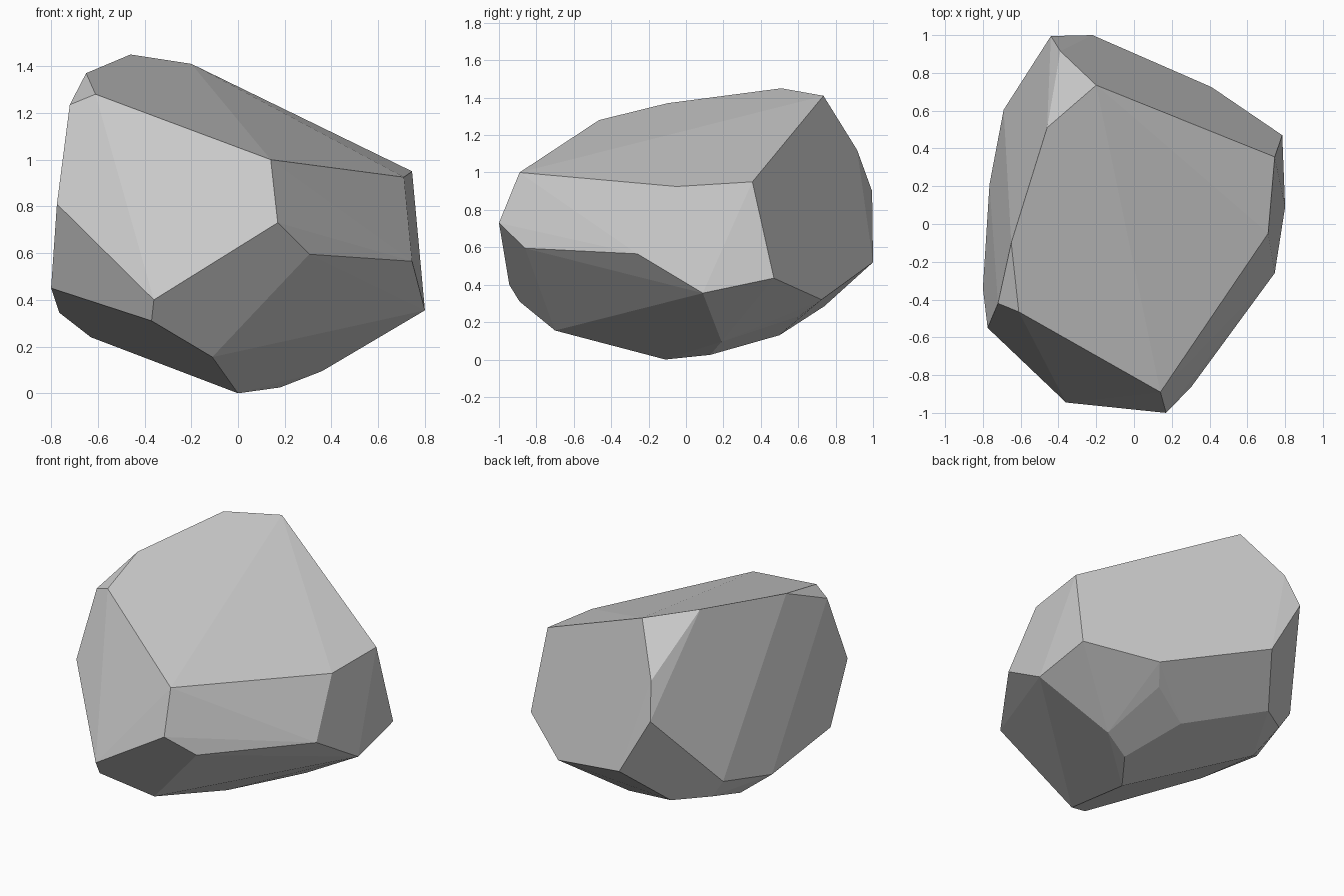
import bpy
import bmesh
import math

# Remove the default object only
default_cube = bpy.data.objects.get("Cube")
if default_cube:
    bpy.data.objects.remove(default_cube, do_unlink=True)


def make_material(name, colour):
    material = bpy.data.materials.new(name)
    material.use_nodes = True
    material.diffuse_color = colour
    shader = material.node_tree.nodes["Principled BSDF"]
    shader.inputs["Base Color"].default_value = colour
    return material


def make_faceted_stone(name, corner_groups, material):
    """Wrap a convex skin around the corners and merge it into flat facets."""
    bm = bmesh.new()
    for group in corner_groups:
        for corner in group:
            bm.verts.new(corner)

    hull = bmesh.ops.convex_hull(bm, input=bm.verts[:], use_existing_faces=False)
    loose = {item for item in hull["geom_interior"] + hull["geom_unused"]
             if isinstance(item, bmesh.types.BMVert) and item.is_valid}
    bmesh.ops.delete(bm, geom=list(loose), context="VERTS")

    # Join nearly coplanar triangles into broad chiselled planes
    bmesh.ops.dissolve_limit(bm, angle_limit=math.radians(4),
                             verts=bm.verts[:], edges=bm.edges[:])
    bmesh.ops.recalc_face_normals(bm, faces=bm.faces[:])

    mesh = bpy.data.meshes.new(name)
    bm.to_mesh(mesh)
    bm.free()
    mesh.materials.append(material)
    mesh.shade_flat()
    stone = bpy.data.objects.new(name, mesh)
    bpy.context.scene.collection.objects.link(stone)
    return stone


# Rim of the sloping top plane
top_rim = [
    (-.46, .51, 1.45), (-.2, .735, 1.41), (.745, .355, .95), (.71, -.05, .925),
    (.14, -.89, 1), (-.61, -.465, 1.28), (-.65, -.1, 1.37),
]

# Front and side shoulders
shoulders = [
    (-.72, -.42, 1.235), (-.775, -.55, .81), (-.8, -.34, .45),
    (-.36, -.945, .4), (.17, -1, .73), (.305, -.86, .595),
    (.745, -.26, .565), (.8, .09, .355), (.785, .47, .435),
]

# Back corners
back = [
    (-.39, .915, 1.12), (-.44, .995, .9), (-.22, 1, .52),
    (.41, .725, .32), (-.69, .605, .43), (-.765, .21, .345),
]

# Underside corners
underside = [
    (-.37, -.89, .31), (-.11, -.7, .155), (0, -.11, 0), (.18, .13, .025),
    (.36, .19, .095), (.32, .61, .235), (.06, .5, .13),
    (-.41, .74, .285), (-.61, .6, .31), (-.63, .34, .24),
]

stone_grey = make_material("stone grey", (.6, .6, .6, 1))
make_faceted_stone("boulder", [top_rim, shoulders, back, underside], stone_grey)
